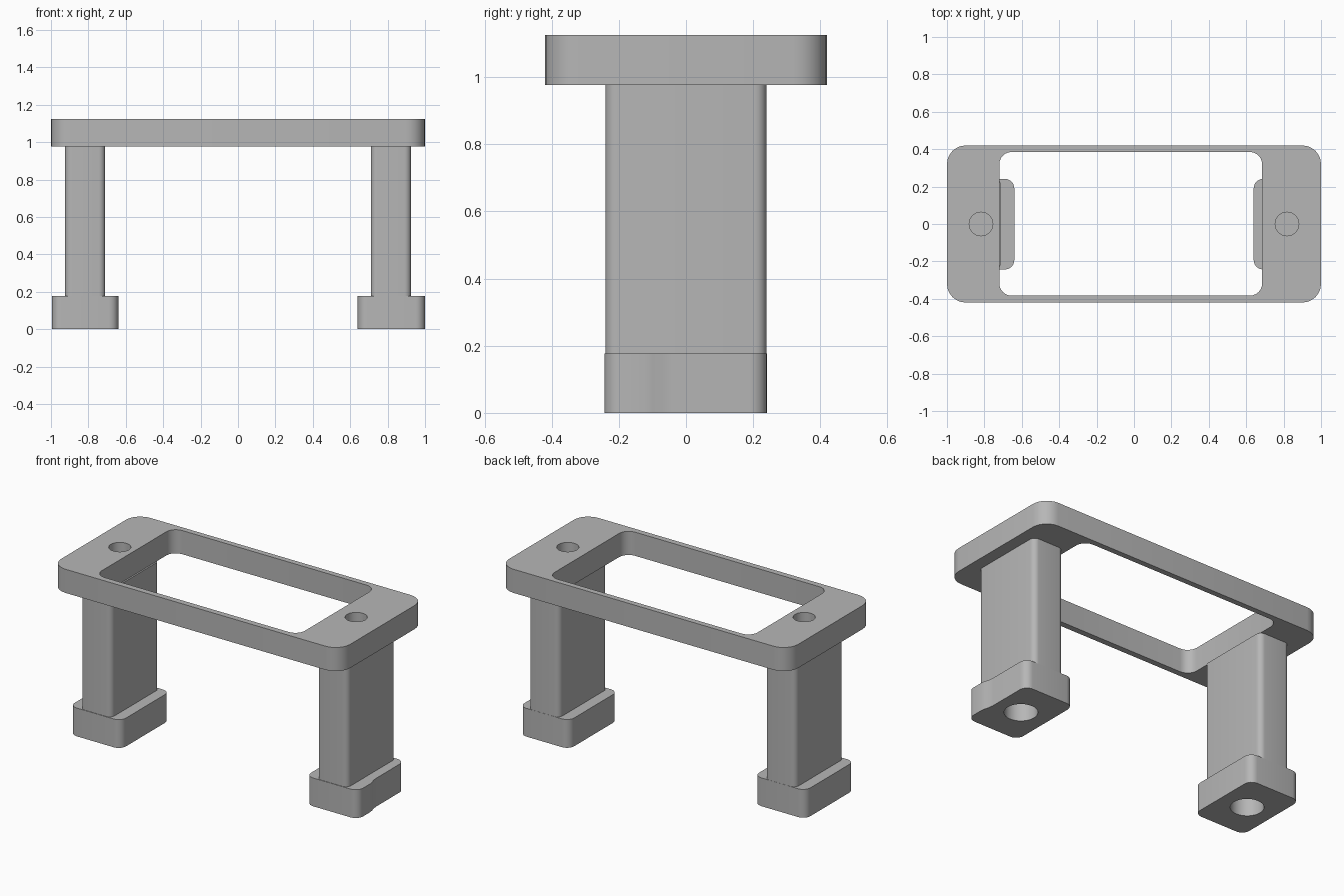
import bpy
import bmesh
from math import cos, sin, pi, radians

cube = bpy.data.objects.get("Cube")
if cube:
    bpy.data.objects.remove(cube)

grey = bpy.data.materials.new("plain grey")
grey.use_nodes = True
grey.diffuse_color = (0.47, 0.47, 0.47, 1)
grey.node_tree.nodes["Principled BSDF"].inputs["Base Color"].default_value = grey.diffuse_color


def rounded_rect(x0, x1, y0, y1, r, seg=6):
    """Counter-clockwise outline with rounded corners, starting at the +x +y corner."""
    centres = [(x1 - r, y1 - r), (x0 + r, y1 - r), (x0 + r, y0 + r), (x1 - r, y0 + r)]
    return [(cx + r * cos((q + i / seg) * pi / 2), cy + r * sin((q + i / seg) * pi / 2))
            for q, (cx, cy) in enumerate(centres) for i in range(seg + 1)]


def circle(x, r, n=32):
    return [(x + r * cos(2 * pi * i / n), r * sin(2 * pi * i / n)) for i in range(n)]


def prism(name, outline, z0, z1):
    bm = bmesh.new()
    face = bm.faces.new([bm.verts.new((x, y, z0)) for x, y in outline])
    top = bmesh.ops.extrude_face_region(bm, geom=[face])["geom"]
    bmesh.ops.translate(bm, vec=(0, 0, z1 - z0),
                        verts=[v for v in top if isinstance(v, bmesh.types.BMVert)])
    bmesh.ops.recalc_face_normals(bm, faces=bm.faces)
    mesh = bpy.data.meshes.new(name)
    bm.to_mesh(mesh)
    bm.free()
    mesh.materials.append(grey)
    obj = bpy.data.objects.new(name, mesh)
    bpy.context.collection.objects.link(obj)
    return obj


def cut(obj, outline, z0, z1):
    """Cut a straight opening through the part and remove the cutter."""
    cutter = prism("cutter", outline, z0, z1)
    cutter.hide_render = True
    mod = obj.modifiers.new("opening", "BOOLEAN")
    mod.operation = "DIFFERENCE"
    mod.solver = "EXACT"
    mod.object = cutter
    bpy.context.view_layer.objects.active = obj
    bpy.ops.object.modifier_apply(modifier=mod.name)
    bpy.data.objects.remove(cutter)


FOOT_TOP, LEG_TOP, FRAME_TOP = 0.177, 0.977, 1.125
HOLE_X = 0.818

# Top frame with a large window and a hole over each leg
frame = prism("top_frame", rounded_rect(-1, 1, -0.42, 0.42, 0.1), LEG_TOP, FRAME_TOP)
cut(frame, rounded_rect(-0.72, 0.685, -0.383, 0.385, 0.065), LEG_TOP - 0.1, FRAME_TOP + 0.1)
parts = [frame]

for side, s in (("left", 1), ("right", -1)):
    # Leg closes the inner ends of both holes
    xs = sorted((s * 0.71, s * 0.925))
    parts.append(prism(side + "_leg", rounded_rect(*xs, -0.24, 0.24, 0.035), FOOT_TOP, LEG_TOP))

    # Foot; the left one swells slightly near its front outer corner
    xs = sorted((s * 0.64, s * (0.985 if s > 0 else 0.995)))
    outline = rounded_rect(*xs, -0.243, 0.241, 0.05)
    if s > 0:
        outline = [(x + 0.015 if x > 0.9 and y < 0 else x, y) for x, y in outline]
        outline += [(1.0, -0.12), (0.997, -0.1), (0.988, -0.07), (0.985, -0.04)]
    foot = prism(side + "_foot", outline, 0, FOOT_TOP)
    cut(foot, circle(s * HOLE_X, 0.094), -0.1, FOOT_TOP + 0.1)
    cut(frame, circle(s * HOLE_X, 0.063), LEG_TOP - 0.1, FRAME_TOP + 0.1)
    parts.append(foot)

# Smooth the rounded corners, keep the rims sharp
bpy.ops.object.select_all(action="DESELECT")
for obj in parts:
    obj.select_set(True)
bpy.context.view_layer.objects.active = frame
bpy.ops.object.shade_smooth_by_angle(angle=radians(30))
